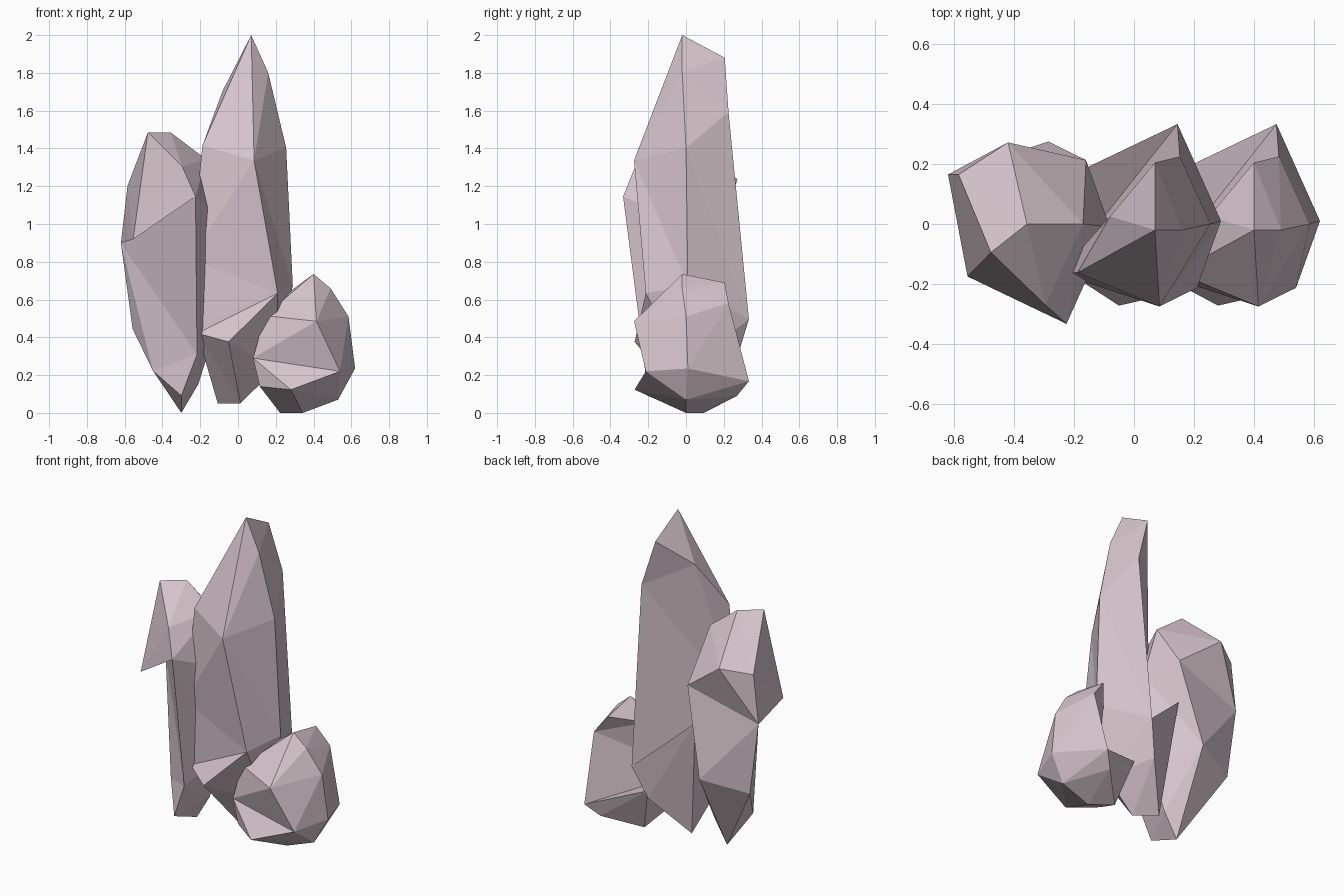
import bpy, bmesh

if "Cube" in bpy.data.objects:
    bpy.data.objects.remove(bpy.data.objects["Cube"])

# One faceted rock; the cluster is three stretched or flipped copies of it
PTS = {
    "A": (.40, -.02, .735), "B": (.40, .205, .69), "D": (.49, -.02, .66),
    "E": (.585, .0, .51), "F": (.62, .01, .235), "G": (.53, .0, .07),
    "H": (.343, .0, .0), "I": (.223, .095, .0), "J": (.115, -.165, .14),
    "K": (.08, -.165, .29), "L": (.415, -.275, .485), "M": (.54, -.213, .22),
    "N": (.28, -.272, .123), "P": (.142, -.162, .515), "Q": (.25, .025, .625),
    "R": (.483, .225, .582), "S": (.475, .333, .168), "T": (.405, .27, .09),
    "C": (.145, .175, .28),
}
FACES = ("ABQ AQP APL ALD DLE ABRD DRE ERSF LEFM PLMK KMNJ MFG MGHN "
         "JNHI FSTG IHGT ITSC SCK KSR KRBQ KQP CKJI").split()

mat = bpy.data.materials.new("pale_pink_crystal")
mat.diffuse_color = (.68, .56, .61, 1)
mat.use_nodes = True
mat.node_tree.nodes["Principled BSDF"].inputs["Base Color"].default_value = mat.diffuse_color


def crystal(name, dx, sy, z0, sz):
    bm = bmesh.new()
    v = {k: bm.verts.new((x + dx, y * sy, z0 + z * sz))
         for k, (x, y, z) in PTS.items()}
    for f in FACES:
        bm.faces.new([v[k] for k in f])
    bmesh.ops.triangulate(bm, faces=bm.faces[:])
    bmesh.ops.recalc_face_normals(bm, faces=bm.faces[:])
    me = bpy.data.meshes.new(name)
    bm.to_mesh(me)
    bm.free()
    me.materials.append(mat)
    ob = bpy.data.objects.new(name, me)
    bpy.context.collection.objects.link(ob)


crystal("small_crystal", 0, 1, 0, 1)
crystal("tall_crystal", -.33, 1, .05, 2.653)
# Left crystal is turned upside down
crystal("left_crystal", -.70, -1, 1.485, -2.02)
